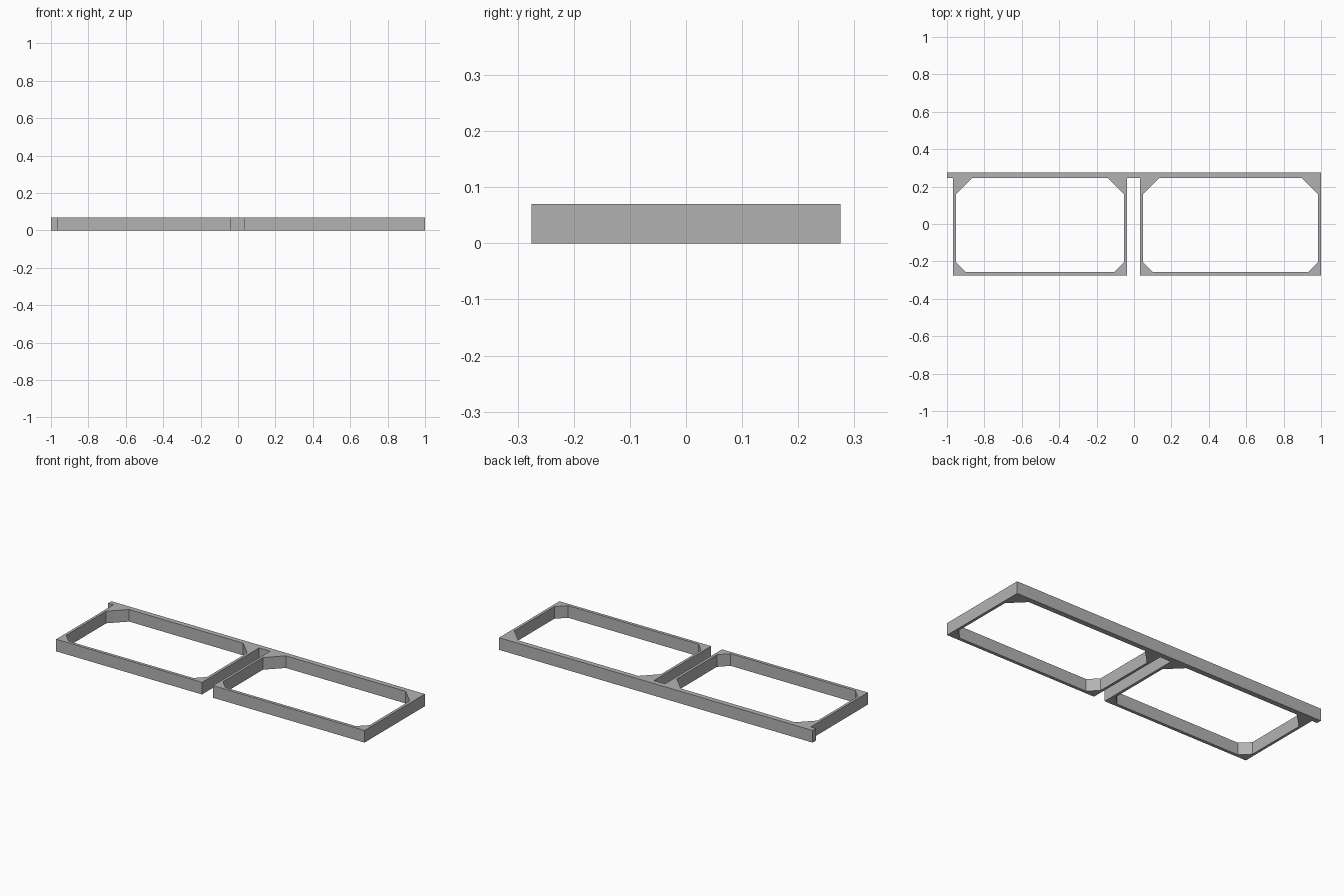
import bpy
import bmesh

cube = bpy.data.objects.get("Cube")
if cube:
    bpy.data.objects.remove(cube, do_unlink=True)

HEIGHT = 0.07
FRONT, BACK = -0.275, 0.275
RAIL = 0.245            # inner side of the back rail
LEFT_BAY = (-0.967, -0.037)
RIGHT_BAY = (0.033, 1.0)

grey = bpy.data.materials.new("plain_grey")
grey.use_nodes = True
colour = (0.45, 0.45, 0.45, 1)
grey.diffuse_color = colour
grey.node_tree.nodes["Principled BSDF"].inputs["Base Color"].default_value = colour


def opening(x0, x1, y0=-0.257, y1=RAIL, small=0.052, large=0.086):
    """Rectangular hole with small front and large back corner gussets."""
    return [(x0 + small, y0), (x1 - small, y0), (x1, y0 + small), (x1, y1 - large),
            (x1 - large, y1), (x0 + large, y1), (x0, y1 - large), (x0, y0 + small)]


# Outer outline: back rail with a stub on the right, and two bays with a gap between
outline = [(-1, BACK), (-1, RAIL), (LEFT_BAY[0], RAIL), (LEFT_BAY[0], FRONT),
           (LEFT_BAY[1], FRONT), (LEFT_BAY[1], RAIL), (RIGHT_BAY[0], RAIL),
           (RIGHT_BAY[0], FRONT), (RIGHT_BAY[1], FRONT), (RIGHT_BAY[1], BACK)]
openings = [opening(-0.952, -0.053), opening(0.048, 0.984)]

# Filled profile, extruded to the full height
curve = bpy.data.curves.new("double_frame", "CURVE")
curve.dimensions = "2D"
curve.fill_mode = "BOTH"
curve.extrude = HEIGHT / 2
for loop in [outline] + openings:
    spline = curve.splines.new("POLY")
    spline.points.add(len(loop) - 1)
    for point, (x, y) in zip(spline.points, loop):
        point.co = (x, y, 0, 1)
    spline.use_cyclic_u = True
curve.materials.append(grey)

frame = bpy.data.objects.new("double_frame", curve)
bpy.context.collection.objects.link(frame)
bpy.ops.object.select_all(action="DESELECT")
frame.select_set(True)
bpy.context.view_layer.objects.active = frame
bpy.ops.object.convert(target="MESH")
frame = bpy.context.view_layer.objects.active

# Weld the caps to the walls and stand the frame on the ground
bm = bmesh.new()
bm.from_mesh(frame.data)
bmesh.ops.remove_doubles(bm, verts=bm.verts, dist=0.0005)
bmesh.ops.translate(bm, verts=bm.verts, vec=(0, 0, HEIGHT / 2))
bmesh.ops.recalc_face_normals(bm, faces=bm.faces)
for face in bm.faces:
    face.smooth = False
bm.to_mesh(frame.data)
bm.free()
